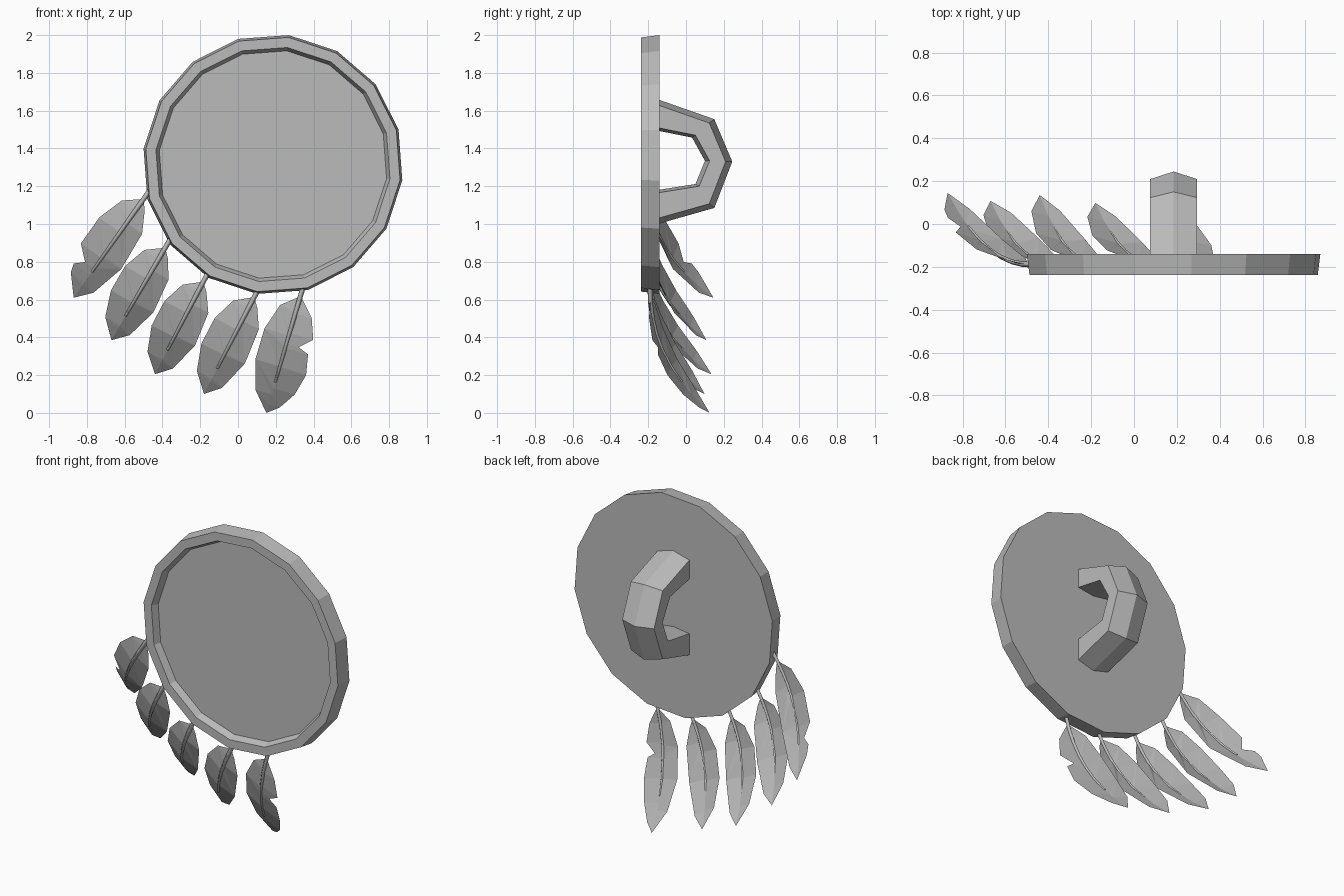
import bpy, bmesh, math
from mathutils import Vector

if "Cube" in bpy.data.objects:
    bpy.data.objects.remove(bpy.data.objects["Cube"], do_unlink=True)

grey = bpy.data.materials.new("plain_grey")
grey.use_nodes = True
grey.diffuse_color = (0.5, 0.5, 0.5, 1)
bsdf = next(n for n in grey.node_tree.nodes if n.type == 'BSDF_PRINCIPLED')
bsdf.inputs["Base Color"].default_value = (0.5, 0.5, 0.5, 1)
bsdf.inputs["Roughness"].default_value = 0.8


def add_object(name, data):
    data.materials.append(grey)
    obj = bpy.data.objects.new(name, data)
    bpy.context.scene.collection.objects.link(obj)
    return obj


def finish(name, bm, solid=True):
    if solid:
        bmesh.ops.recalc_face_normals(bm, faces=bm.faces)
    mesh = bpy.data.meshes.new(name)
    bm.to_mesh(mesh)
    bm.free()
    return add_object(name, mesh)


def loft(name, rings):
    """Skin closed rings of equal size and cap both ends."""
    bm = bmesh.new()
    loops = [[bm.verts.new(p) for p in ring] for ring in rings]
    n = len(loops[0])
    for a, b in zip(loops, loops[1:]):
        for i in range(n):
            j = (i + 1) % n
            bm.faces.new((a[i], a[j], b[j], b[i]))
    bm.faces.new(loops[0])
    bm.faces.new(loops[-1])
    return finish(name, bm)


# Shield: sixteen-sided disc with a raised front rim
CX, CZ, SIDES = 0.185, 1.315, 16


def disc_ring(radius, y):
    angles = [math.radians(83) + math.tau * i / SIDES for i in range(SIDES)]
    return [(CX + radius * math.cos(a), y, CZ + radius * math.sin(a)) for a in angles]


shield_profile = [(0.606, -0.195), (0.624, -0.237), (0.678, -0.237), (0.69, -0.14)]
loft("shield", [disc_ring(r, y) for r, y in shield_profile])

# Handle: ridged bracket on the back, given as (y, z) rails
outer = [(-0.15, 1.66), (0.15, 1.555), (0.245, 1.33), (0.15, 1.085), (-0.15, 1.0)]
inner = [(-0.15, 1.51), (0.05, 1.47), (0.125, 1.335), (0.07, 1.2), (-0.15, 1.165)]


def shrink(p, k):
    return (-0.15 + (p[0] + 0.15) * k, 1.33 + (p[1] - 1.33) * k)


HALF = 0.11
sections = []
for o, i in zip(outer, inner):
    o_side, i_mid = shrink(o, 0.91), shrink(i, 0.91)
    layout = [(-HALF, o_side), (0, o), (HALF, o_side),
              (HALF, i), (0, i_mid), (-HALF, i)]
    sections.append([(CX + x, *p) for x, p in layout])
loft("handle", sections)

# Feathers: folded blades sweeping backwards, edges as (position, width)
LEFT = [(0.16, 0.09), (0.37, 0.135), (0.62, 0.135), (0.85, 0.09)]
RIGHT = [(0.12, 0.04), (0.28, 0.1), (0.6, 0.118), (0.88, 0.07)]
LEFT_NOTCHED = LEFT[:3] + [(0.72, 0.06), (0.78, 0.104)] + LEFT[3:]
RIGHT_NOTCHED = [(0.06, 0.01), (0.19, 0.09), (0.35, 0.13), (0.436, 0.066),
                 (0.47, 0.125), (0.63, 0.146), (0.8, 0.117), (0.93, 0.06)]
ROOT = 0.05
LEFT_FOLD = 0.25
START_Y = -0.19


def add_feather(name, start, tip, left, right, right_fold):
    a, b = Vector((start[0], 0, start[1])), Vector((tip[0], 0, tip[2]))
    along = (b - a).normalized()
    across = Vector((-along.z, 0, along.x))

    def spine(t):
        return a.lerp(b, t) + Vector((0, START_Y + (tip[1] - START_Y) * t ** 2.2, 0))

    # Blade: one spine shared by both halves
    bm = bmesh.new()
    stations = sorted({ROOT, 1.0} | {t for t, w in left + right})
    mid = {t: bm.verts.new(spine(t)) for t in stations}
    for edge, side, fold in ((left, -1, LEFT_FOLD), (right, 1, right_fold)):
        prev_t, prev_v = ROOT, None
        for t, w in edge + [(1.0, 0)]:
            v = mid[1.0] if t == 1.0 else bm.verts.new(
                spine(t) + across * w * side + Vector((0, fold * w, 0)))
            chain = [mid[s] for s in stations if prev_t <= s <= t]
            rim = [v] if t < 1.0 else []
            if prev_v:
                rim.append(prev_v)
            poly = chain + rim
            if len(poly) > 2:
                bm.faces.new(poly if side < 0 else poly[::-1])
            prev_t, prev_v = t, v
    bmesh.ops.triangulate(bm, faces=bm.faces)
    finish(name + "_blade", bm, solid=False)

    # Quill: thin tapering stem along the spine
    curve = bpy.data.curves.new(name + "_quill", 'CURVE')
    curve.dimensions = '3D'
    curve.bevel_depth = 0.014
    curve.bevel_resolution = 0
    curve.use_fill_caps = True
    line = curve.splines.new('POLY')
    steps = 7
    line.points.add(steps - 1)
    for k, point in enumerate(line.points):
        t = -0.03 + 0.78 * k / (steps - 1)
        pos = spine(max(t, 0)) + along * min(t, 0)
        point.co = (*pos, 1)
        point.radius = 1 - 0.5 * k / (steps - 1)
    add_object(name + "_quill", curve)


feathers = [
    ((-0.48, 1.16), (-0.87, 0.145, 0.61), LEFT_NOTCHED, RIGHT, 0.1),
    ((-0.37, 0.9), (-0.67, 0.108, 0.385), LEFT, RIGHT, 0.25),
    ((-0.17, 0.72), (-0.44, 0.135, 0.205), LEFT, RIGHT, 0.1),
    ((0.1, 0.64), (-0.18, 0.098, 0.1), LEFT, RIGHT, 0.1),
    ((0.34, 0.65), (0.15, 0.125, 0.0), LEFT, RIGHT_NOTCHED, -0.15),
]
for number, spec in enumerate(feathers, 1):
    add_feather(f"feather_{number}", *spec)
